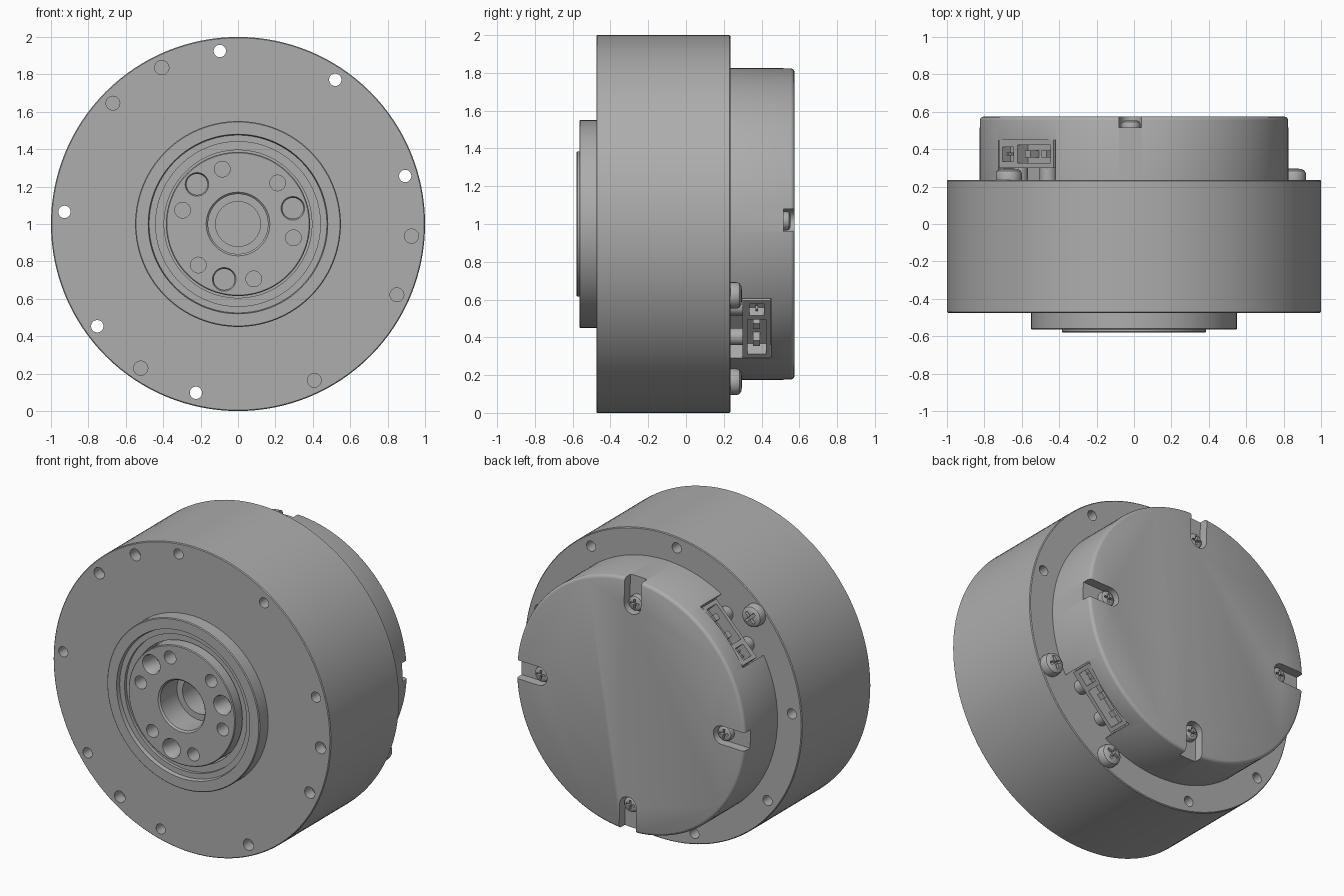
import bpy, bmesh
from math import cos, sin, pi, radians

if "Cube" in bpy.data.objects:
    bpy.data.objects.remove(bpy.data.objects["Cube"])

grey = bpy.data.materials.new("plain_grey")
grey.use_nodes = True
COLOUR = (0.42, 0.42, 0.42, 1)
grey.diffuse_color = COLOUR
grey.node_tree.nodes["Principled BSDF"].inputs["Base Color"].default_value = COLOUR
parts = []


def make(name, bm):
    bmesh.ops.recalc_face_normals(bm, faces=bm.faces)
    mesh = bpy.data.meshes.new(name)
    bm.to_mesh(mesh)
    bm.free()
    mesh.materials.append(grey)
    obj = bpy.data.objects.new(name, mesh)
    bpy.context.collection.objects.link(obj)
    parts.append(obj)
    return obj


def lathe(name, profile, seg=128, ring=False):
    """Turn (radius, y) points about the y axis; capped, or closed on itself as a ring."""
    bm = bmesh.new()
    loops = [[bm.verts.new((r * cos(2 * pi * i / seg), y, r * sin(2 * pi * i / seg)))
              for i in range(seg)] for r, y in profile]
    pairs = list(zip(loops, loops[1:]))
    if ring:
        pairs.append((loops[-1], loops[0]))
    else:
        bm.faces.new(loops[0])
        bm.faces.new(loops[-1])
    for a, b in pairs:
        for i in range(seg):
            j = (i + 1) % seg
            bm.faces.new((a[i], a[j], b[j], b[i]))
    return make(name, bm)


def rod(name, r, y0, y1, seg=32):
    return lathe(name, [(r, y0), (r, y1)], seg)


def box(name, x, y, z):
    """Block from three (low, high) ranges."""
    bm = bmesh.new()
    bmesh.ops.create_cube(bm, size=1)
    for v in bm.verts:
        v.co = [sum(s) / 2 + c * (s[1] - s[0]) for c, s in zip(v.co, (x, y, z))]
    return make(name, bm)


def place(obj, angle, radius=0, y=0):
    """Local x becomes radial, local z tangential."""
    a = radians(angle)
    obj.location = (radius * cos(a), y, 1 + radius * sin(a))
    obj.rotation_euler = (0, -a, 0)
    return obj


def copy(obj, name):
    dup = obj.copy()
    dup.name = name
    bpy.context.collection.objects.link(dup)
    parts.append(dup)
    return dup


def cut(target, cutters):
    bpy.context.view_layer.objects.active = target
    for c in cutters:
        mod = target.modifiers.new("cut", "BOOLEAN")
        mod.operation, mod.solver, mod.object = "DIFFERENCE", "EXACT", c
        bpy.ops.object.modifier_apply(modifier=mod.name)
        parts.remove(c)
        bpy.data.objects.remove(c)


def screw(name, r, h):
    """Domed head with a cross recess."""
    head = lathe(name, [(r, 0), (r, h * .55), (r * .92, h * .8), (r * .7, h * .95), (r * .4, h)], 32)
    a, b = (-r * .6, r * .6), (-r * .13, r * .13)
    cut(head, [box("slot", a, (h * .5, h * 2), b), box("slot", b, (h * .5, h * 2), a)])
    return head


# Main housing with the raised front boss and stepped recess
housing = place(lathe("housing", [
    (.12, 0), (.12, -.40), (.395, -.40), (.395, -.52), (.44, -.52), (.44, -.54),
    (.475, -.54), (.48, -.565), (.545, -.565), (.55, -.56), (.55, -.475),
    (.995, -.475), (1, -.47), (1, .23), (.995, .235)]), 0)
holes = []
for k in range(9):
    angle = 16 + 40 * k
    blind = angle in (136, 296, 336)
    holes.append(place(rod("hole", .037 if blind else .033, -.6, -.4 if blind else .4), angle, .93))
for angle in (116, 236, 356):
    holes.append(place(rod("hole", .038, -.6, -.4), angle, .93))
cut(housing, holes)

# Output flange with bolt circle
flange = place(lathe("output_flange", [
    (.16, -.395), (.16, -.57), (.17, -.58), (.38, -.58), (.385, -.575), (.385, -.395)], ring=True), 0)
holes = []
for k in range(3):
    holes.append(place(lathe("hole", [(.056, -.45), (.056, -.565), (.068, -.59)], 32), 16 + 120 * k, .305))
for k in range(6):
    holes.append(place(rod("hole", .042, -.6, -.46), 46 + 60 * k, .305))
cut(flange, holes)

# Rear cover with rounded rim, screw notches and connector pockets
cover = place(lathe("rear_cover", [
    (.825, .235), (.825, .555), (.822, .564), (.815, .571), (.805, .575)]), 0)
NOTCHES = [1.4 + 90 * k for k in range(4)]
CONNECTORS = (136, 316)
cutters = []
for a in NOTCHES:
    cutters.append(place(box("notch", (.66, .9), (.515, .7), (-.06, .06)), a))
    cutters.append(place(rod("notch_end", .06, .515, .7), a, .66))
for a in CONNECTORS:
    cutters.append(place(box("pocket", (.69, .95), (.2, .45), (-.22, .22)), a))
cut(cover, cutters)

# Cover screws sunk in the notches
small = screw("cover_screw", .05, .04)
for i, a in enumerate(NOTCHES):
    place(small if i == 0 else copy(small, "cover_screw"), a, .66, .514)

# Flange screws
large = screw("flange_screw", .07, .062)
for i, a in enumerate((136, 296, 336)):
    place(large if i == 0 else copy(large, "flange_screw"), a, .93, .234)

# Connectors: power socket and signal socket, pins and support posts
for a in CONNECTORS:
    body = box("connector", (.685, .8), (.30, .448), (-.21, .21))
    cut(body, [box("power_socket", (.72, .9), (.325, .423), (-.185, .07)),
               box("signal_socket", (.74, .9), (.335, .413), (.1, .185))])
    place(body, a)
    for z in (-.12, .005):
        place(box("power_pin", (.71, .785), (.355, .393), (z - .02, z + .02)), a)
    for z in (.125, .16):
        place(box("signal_pin", (.73, .785), (.367, .381), (z - .006, z + .006)), a)
    for z in (-.11, .11):
        post = place(rod("connector_post", .045, .23, .305, 24), a)
        post.location.x += .745 * cos(radians(a)) - z * sin(radians(a))
        post.location.z += .745 * sin(radians(a)) + z * cos(radians(a))

# Smooth turned surfaces, crisp edges
bpy.ops.object.select_all(action="DESELECT")
for p in parts:
    p.select_set(True)
bpy.context.view_layer.objects.active = housing
bpy.ops.object.shade_smooth_by_angle(angle=radians(30))
